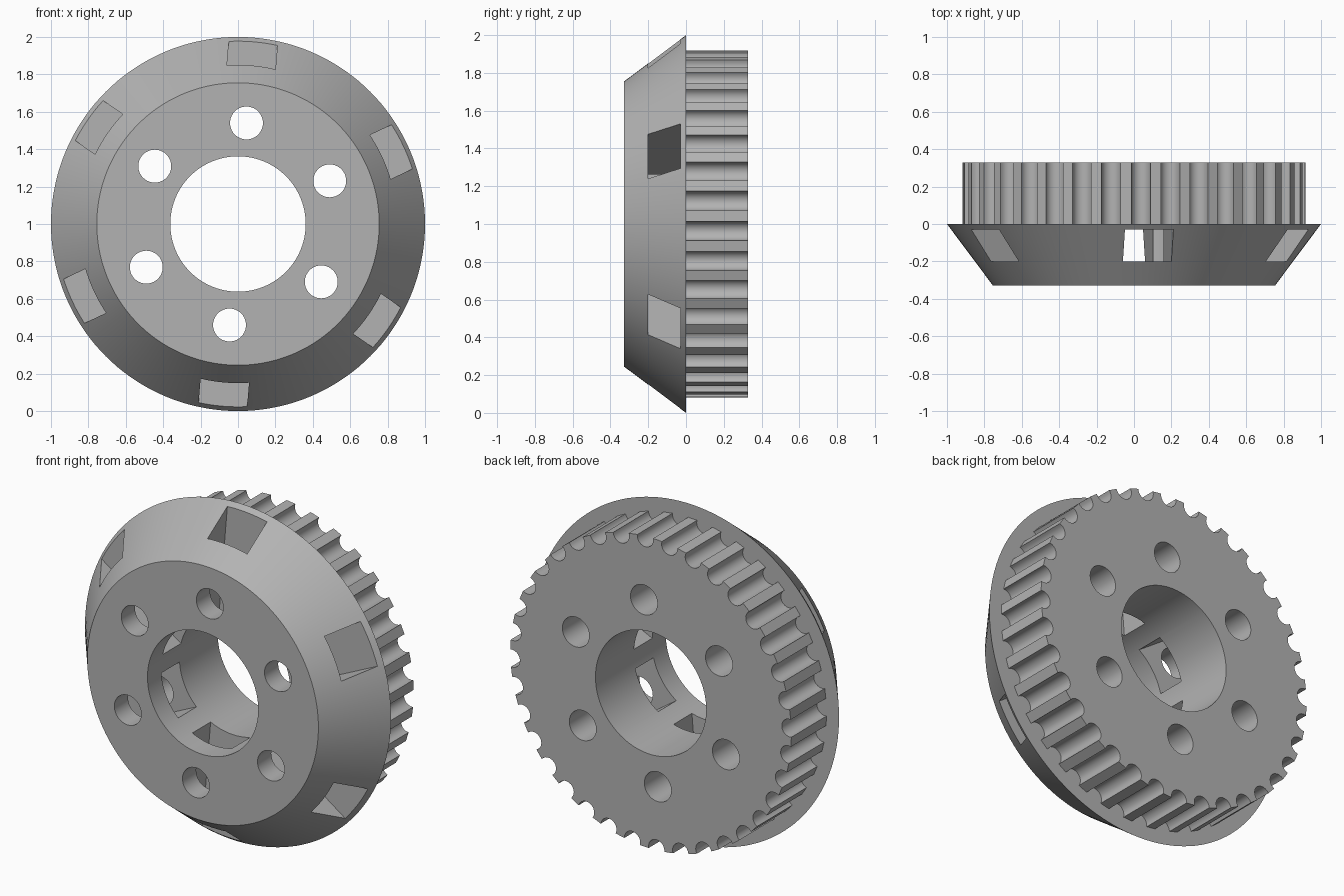
import bpy
import bmesh
from math import sin, cos, pi, radians, asin

cube = bpy.data.objects.get("Cube")
if cube:
    bpy.data.objects.remove(cube)

CENTRE_Z = 1.0
HALF_DEPTH = 0.328
TEETH = 36
HOLE_PHASE = radians(25.2)

grey = bpy.data.materials.new("plain grey")
grey.use_nodes = True
colour = (0.45, 0.45, 0.45, 1)
grey.diffuse_color = colour
grey.node_tree.nodes["Principled BSDF"].inputs["Base Color"].default_value = colour


def circle(radius, sides, cx=0, cz=0):
    return [(cx + radius * cos(2 * pi * i / sides), cz + radius * sin(2 * pi * i / sides))
            for i in range(sides)]


def prism(name, outline, y0, y1, flare=1):
    """Solid along y from an x-z outline, scaled by flare at its far end."""
    bm = bmesh.new()
    front = [bm.verts.new((x, y0, z + CENTRE_Z)) for x, z in outline]
    back = [bm.verts.new((x * flare, y1, z * flare + CENTRE_Z)) for x, z in outline]
    bm.faces.new(front)
    bm.faces.new(back)
    for i in range(len(front)):
        j = (i + 1) % len(front)
        bm.faces.new((front[i], front[j], back[j], back[i]))
    bmesh.ops.recalc_face_normals(bm, faces=bm.faces)
    mesh = bpy.data.meshes.new(name)
    bm.to_mesh(mesh)
    bm.free()
    mesh.materials.append(grey)
    obj = bpy.data.objects.new(name, mesh)
    bpy.context.collection.objects.link(obj)
    return obj


def toothed_outline(radius, groove_radius, groove_centre, phase):
    """Flat-topped teeth separated by round grooves."""
    points = []
    # angle on the groove circle at which it meets the outer rim
    lift = (radius ** 2 - groove_centre ** 2 - groove_radius ** 2) / (2 * groove_centre * groove_radius)
    start = pi / 2 - asin(lift)
    steps = 12
    for t in range(TEETH):
        a = phase + 2 * pi * t / TEETH
        for s in range(steps + 1):
            b = -start - (2 * pi - 2 * start) * s / steps
            u = groove_centre + groove_radius * cos(b)
            v = groove_radius * sin(b)
            points.append((u * cos(a) - v * sin(a), u * sin(a) + v * cos(a)))
    return points


# Conical flange and toothed drum
pulley = prism("toothed_pulley", circle(0.755, 144), -HALF_DEPTH, 0, 1 / 0.755)
drum = prism("toothed_drum", toothed_outline(0.918, 0.052, 0.908, radians(7.7)), -0.015, HALF_DEPTH)

# Central bore, bolt holes and radial windows
cutters = [prism("bore_cutter", circle(0.362, 96), -1, 1)]
for i in range(6):
    a = HOLE_PHASE + i * pi / 3
    c, s = cos(a), sin(a)
    cutters.append(prism("bolt_hole_cutter", circle(0.088, 40, 0.542 * c, 0.542 * s), -1, 1))
    corners = [(0.3, -0.13), (1.1, -0.13), (1.1, 0.13), (0.3, 0.13)]
    slot = [(u * c - v * s, u * s + v * c) for u, v in corners]
    cutters.append(prism("window_cutter", slot, -0.2, -0.03))

for tool in [drum] + cutters:
    tool.hide_render = True
    mod = pulley.modifiers.new(tool.name, 'BOOLEAN')
    mod.operation = 'UNION' if tool is drum else 'DIFFERENCE'
    mod.solver = 'EXACT'
    mod.object = tool

# Bake the cuts and discard the helpers
graph = bpy.context.evaluated_depsgraph_get()
baked = bpy.data.meshes.new_from_object(pulley.evaluated_get(graph))
pulley.modifiers.clear()
pulley.data = baked
for tool in [drum] + cutters:
    bpy.data.objects.remove(tool)
baked.materials.clear()
baked.materials.append(grey)
for face in baked.polygons:
    face.material_index = 0

bpy.ops.object.select_all(action='DESELECT')
pulley.select_set(True)
bpy.context.view_layer.objects.active = pulley
bpy.ops.object.shade_smooth_by_angle(angle=radians(30))
